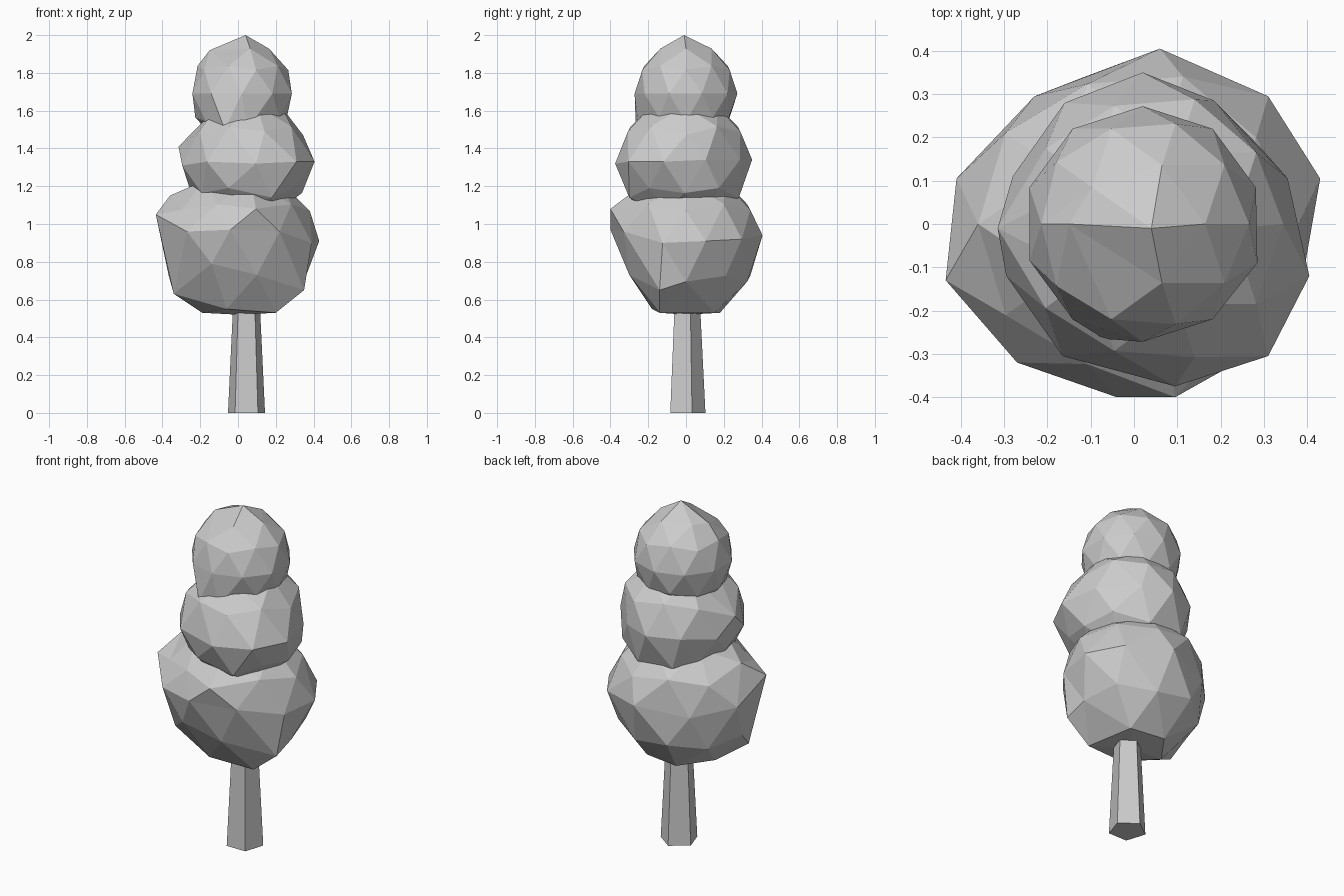
import bpy
from mathutils import Vector


def foliage(name, centre, radius, pulls):
    """Low-poly ball whose nearest corners are pulled to given points."""
    bpy.ops.mesh.primitive_ico_sphere_add(subdivisions=2, radius=1)
    ob = bpy.context.object
    ob.name = name
    verts = list(ob.data.vertices)
    for v in verts:
        v.co = Vector(centre) + Vector([a * r for a, r in zip(v.co, radius)])
    for p in pulls:
        near = min(verts, key=lambda v: (v.co - Vector(p)).length)
        near.co = p
        verts.remove(near)
    return ob


# Five-sided tapering trunk
bpy.ops.mesh.primitive_cone_add(vertices=5, radius1=0.103, radius2=0.072,
                                depth=0.62, location=(0.045, 0, 0.31))
bpy.context.object.name = "trunk"

# Large lower crown
foliage("lower_foliage", (0, 0, 0.90), (0.41, 0.40, 0.39), [
    (0.43, 0.105, 0.91), (0.31, 0.295, 0.92), (0.06, 0.405, 0.94),
    (-0.23, 0.295, 0.90), (-0.41, 0.105, 0.94), (-0.435, -0.13, 1.05),
    (-0.27, -0.32, 0.96), (-0.04, -0.40, 0.97), (0.22, -0.33, 0.96),
    (0.095, -0.40, 1.08), (0.38, 0.0, 1.07), (0.35, -0.14, 0.65),
    (-0.34, -0.10, 0.63), (-0.14, -0.32, 0.79), (0.10, -0.30, 0.73),
    (0.20, -0.14, 0.53), (-0.19, 0.0, 0.53), (-0.06, -0.18, 0.55),
    (0.15, 0.15, 0.53), (-0.06, 0.18, 0.53), (0.0, 0.0, 0.52),
    (-0.36, 0.0, 1.15),
])

# Middle crown
foliage("middle_foliage", (0.045, -0.01, 1.34), (0.345, 0.35, 0.335), [
    (0.02, 0.35, 1.34), (0.185, 0.285, 1.34), (0.355, 0.105, 1.34),
    (0.405, -0.12, 1.33), (0.31, -0.305, 1.33), (0.095, -0.375, 1.32),
    (-0.165, -0.305, 1.33), (-0.295, -0.12, 1.31), (-0.28, 0.11, 1.31),
    (-0.16, 0.28, 1.34), (-0.315, -0.01, 1.41), (-0.26, 0.0, 1.2),
    (0.345, 0.0, 1.47), (0.18, -0.30, 1.14), (0.12, 0.28, 1.14),
    (-0.10, 0.27, 1.15),
])

# Small top crown with a pointed tip
foliage("upper_foliage", (0.02, 0, 1.69), (0.275, 0.272, 0.28), [
    (0.285, -0.09, 1.69), (0.04, -0.01, 2.0), (-0.07, -0.265, 1.5),
    (0.05, -0.25, 1.5), (-0.15, 0.0, 1.92),
])
